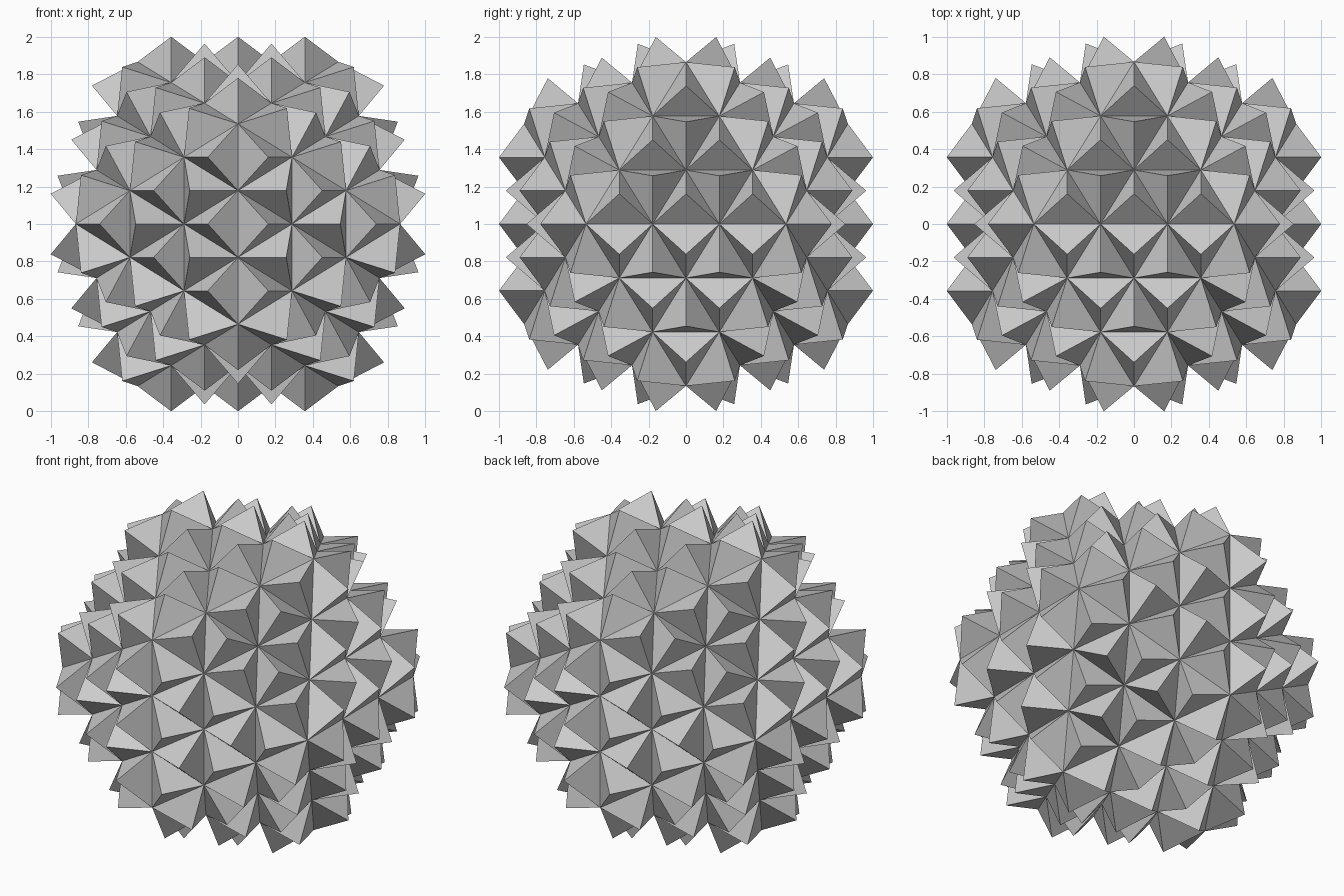
import bpy, bmesh
from mathutils import Vector

if "Cube" in bpy.data.objects:
    bpy.data.objects.remove(bpy.data.objects["Cube"])

A = 0.535                      # half the edge of the base icosahedron
B = A * (1 + 5 ** 0.5) / 2     # golden-ratio partner
SPIKE = 0.183                  # pyramid height

bm = bmesh.new()

# Base icosahedron: corners of three golden rectangles
for s in (-1, 1):
    for t in (-1, 1):
        for co in ((s * B, t * A, 0), (0, s * B, t * A), (t * A, 0, s * B)):
            bm.verts.new(Vector(co))
bmesh.ops.convex_hull(bm, input=bm.verts[:])
bmesh.ops.recalc_face_normals(bm, faces=bm.faces[:])

# Split every flat face into nine small triangles
bmesh.ops.subdivide_edges(bm, edges=bm.edges[:], cuts=2, use_grid_fill=True)
bm.normal_update()

# Raise a three-sided spike on each small triangle
bmesh.ops.poke(bm, faces=bm.faces[:], offset=SPIKE, center_mode='MEAN')
bmesh.ops.recalc_face_normals(bm, faces=bm.faces[:])
bmesh.ops.translate(bm, verts=bm.verts[:], vec=(0, 0, 1))

mesh = bpy.data.meshes.new("spiked_ball")
bm.to_mesh(mesh)
bm.free()
ball = bpy.data.objects.new("spiked_ball", mesh)
bpy.context.collection.objects.link(ball)
